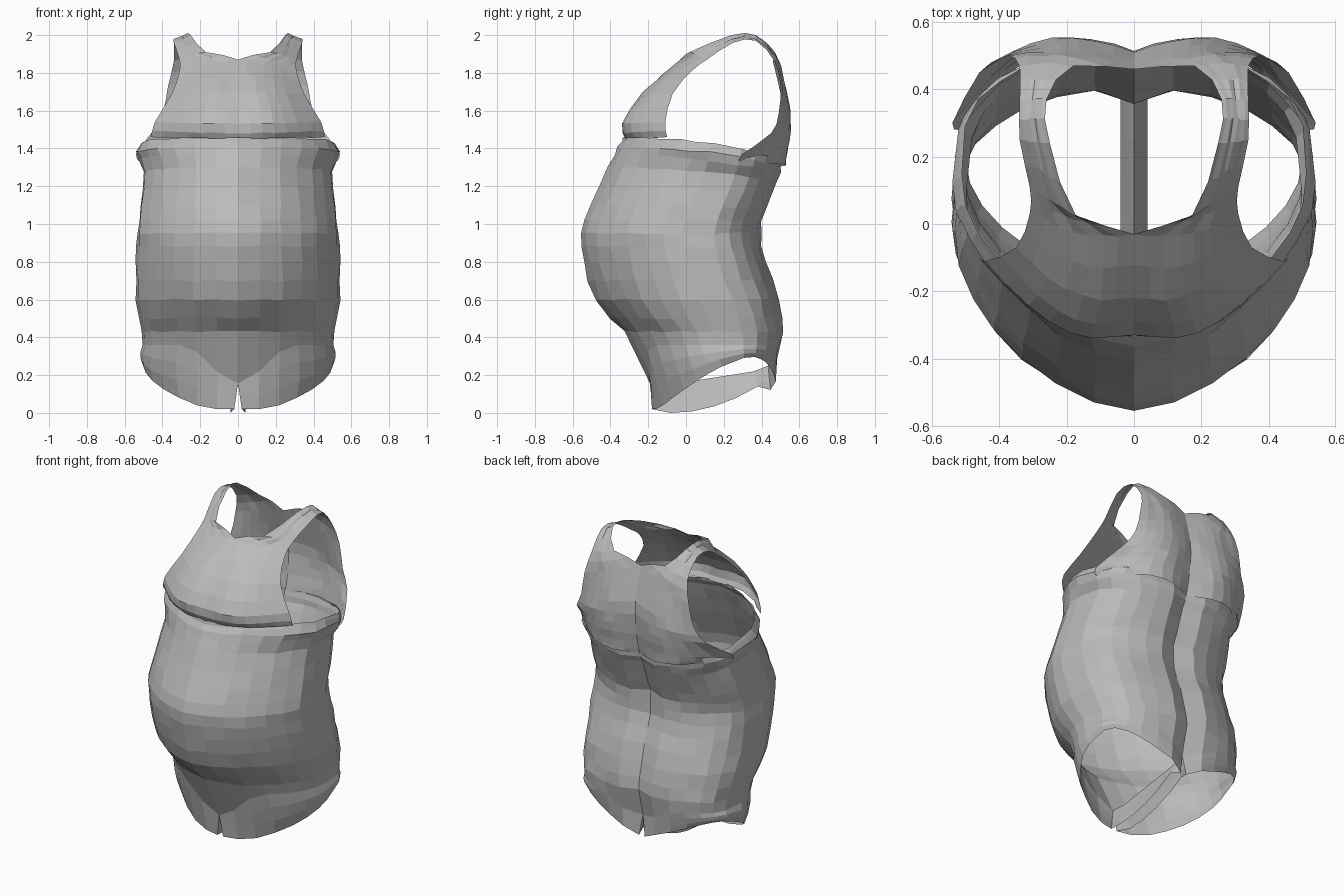
import bpy, bmesh, math, random
from mathutils import Vector

random.seed(4)
cube = bpy.data.objects.get("Cube")
if cube:
    bpy.data.objects.remove(cube, do_unlink=True)

fabric = bpy.data.materials.new("grey fabric")
fabric.use_nodes = True
grey = (0.5, 0.5, 0.5, 1)
fabric.diffuse_color = grey
fabric.node_tree.nodes["Principled BSDF"].inputs["Base Color"].default_value = grey


def wrinkle(point, amount):
    """Small cloth irregularity that leaves the centre seam in place."""
    shift = Vector([random.uniform(-amount, amount) for axis in range(3)])
    if point.x < 0.001:
        shift.x = 0
    return point + shift


def smooth_step(t):
    t = min(max(t, 0), 1)
    return t * t * (3 - 2 * t)


def resample(keys):
    """Insert a Catmull-Rom midpoint between neighbouring key rows."""
    padded = [keys[0], *keys, keys[-1]]
    rows = [keys[0]]
    for before, start, end, after in zip(padded, padded[1:], padded[2:], padded[3:]):
        rows.append([(9 * (s + e) - b - a) / 16
                     for b, s, e, a in zip(before, start, end, after)])
        rows.append(end)
    return rows


def section(width, front, back, count=14):
    """Half outline from front centre to back centre: pointed belly, boxy back."""
    points = []
    for i in range(count + 1):
        angle = math.pi * i / count
        c = math.cos(angle)
        if i <= count / 2:
            depth = 0.56 * (1 - c) ** 0.8
        else:
            depth = 0.56 + 0.44 * (-c) ** 0.6
        if i == count:
            depth = 0.95  # groove along the spine
        x = width * math.sin(angle) if 0 < i < count else 0
        points.append((x, front + depth * (back - front), depth))
    return points


def loft(name, rows, closed=False, flip=False):
    """Skin rows of points into a flat-shaded half, then mirror it."""
    bm = bmesh.new()
    grid = [[bm.verts.new(p) for p in row] for row in rows]
    n = len(grid[0])
    for a, b in zip(grid, grid[1:]):
        for j in range(n if closed else n - 1):
            k = (j + 1) % n
            quad = [a[j], a[k], b[k], b[j]]
            bm.faces.new(quad[::-1] if flip else quad)
    mesh = bpy.data.meshes.new(name)
    bm.to_mesh(mesh)
    bm.free()
    mesh.materials.append(fabric)
    ob = bpy.data.objects.new(name, mesh)
    bpy.context.collection.objects.link(ob)
    mirror = ob.modifiers.new("mirror", "MIRROR")
    mirror.merge_threshold = 0.002


# Torso levels: height, half width, front y, back y
levels = [(1.46, .51, -.33, .52), (1.41, .54, -.36, .51), (1.3, .5, -.41, .49),
          (1.1, .52, -.5, .43), (.95, .53, -.56, .4), (.8, .54, -.54, .43),
          (.6, .54, -.48, .5), (.43, .51, -.33, .52)]
torso = []
for height, width, front, back in resample(levels):
    tilt = max(0, height - 1) / 4  # upper levels slope down to the back
    torso.append([wrinkle(Vector((x, y, height - tilt * depth ** 2)), .006)
                  for x, y, depth in section(width, front, back)])

# Lower edge of the torso dips to the crotch at the front and back centre
brief = []
for x, y, depth in section(.505, -.29, .515):
    dip = 1 - smooth_step(x / .3)
    if depth < .5:
        brief.append(Vector((x, y + .1 * dip, .36 - .205 * dip)))
    else:
        brief.append(Vector((x, y - .04 * dip, .36 - .11 * dip)))
torso.append(brief)
loft("torso", torso, flip=True)

# Short legs: the outside follows the torso edge, the inside hangs from the crotch
hem = [Vector((max(x, .02), y, max(.02, .01 + .3 * x + .25 * y + .8 * x * x * y)))
       for x, y, depth in section(.5, -.18, .48)]
crotch, inner_hem = [], []
for i in range(5):
    crotch.append(Vector((0, .36 - .115 * i, .22 - .018 * i)))
    inner_hem.append(Vector((.04, .38 - .115 * i, .14 * (1 - i / 4) ** 2)))
legs = []
for step in range(4):
    t = step / 3
    ring = [a.lerp(b, t) for a, b in zip(brief + crotch, hem + inner_hem)]
    for p in ring[3:12]:
        p.x += .015 * math.sin(math.pi * t)
    legs.append(ring)
loft("legs", legs, closed=True, flip=True)

# Bib, shoulder straps and back in one strip: inner edge, outer edge, bulge in y
strip_keys = [(0, -.32, 1.45, .46, -.1, 1.46, -.07),
              (0, -.33, 1.53, .44, -.11, 1.54, -.09),
              (0, -.22, 1.7, .35, -.07, 1.69, -.06),
              (0, -.03, 1.87, .31, .03, 1.81, -.03),
              (.17, .02, 1.91, .31, .11, 1.87, 0),
              (.25, .24, 2, .34, .25, 1.96, 0),
              (.26, .37, 2, .34, .37, 1.97, 0),
              (.18, .47, 1.91, .34, .47, 1.86, .01),
              (0, .46, 1.86, .37, .5, 1.73, .03),
              (0, .51, 1.65, .4, .49, 1.58, .05),
              (0, .51, 1.5, .46, .45, 1.48, .07),
              (0, .49, 1.38, .54, .3, 1.37, .13),
              (0, .47, 1.3, .52, .28, 1.33, .14)]
columns = 7
strip = []
for row in resample(strip_keys):
    inner, outer, bulge = Vector(row[:3]), Vector(row[3:6]), row[6]
    inner.x = max(inner.x, 0)
    points = [inner]
    for i in range(1, columns):
        p = inner.lerp(outer, i / columns)
        p.y += bulge * math.sin(math.pi * i / columns)
        points.append(wrinkle(p, .004))
    strip.append(points + [outer])
loft("bib_straps_and_back", strip)
